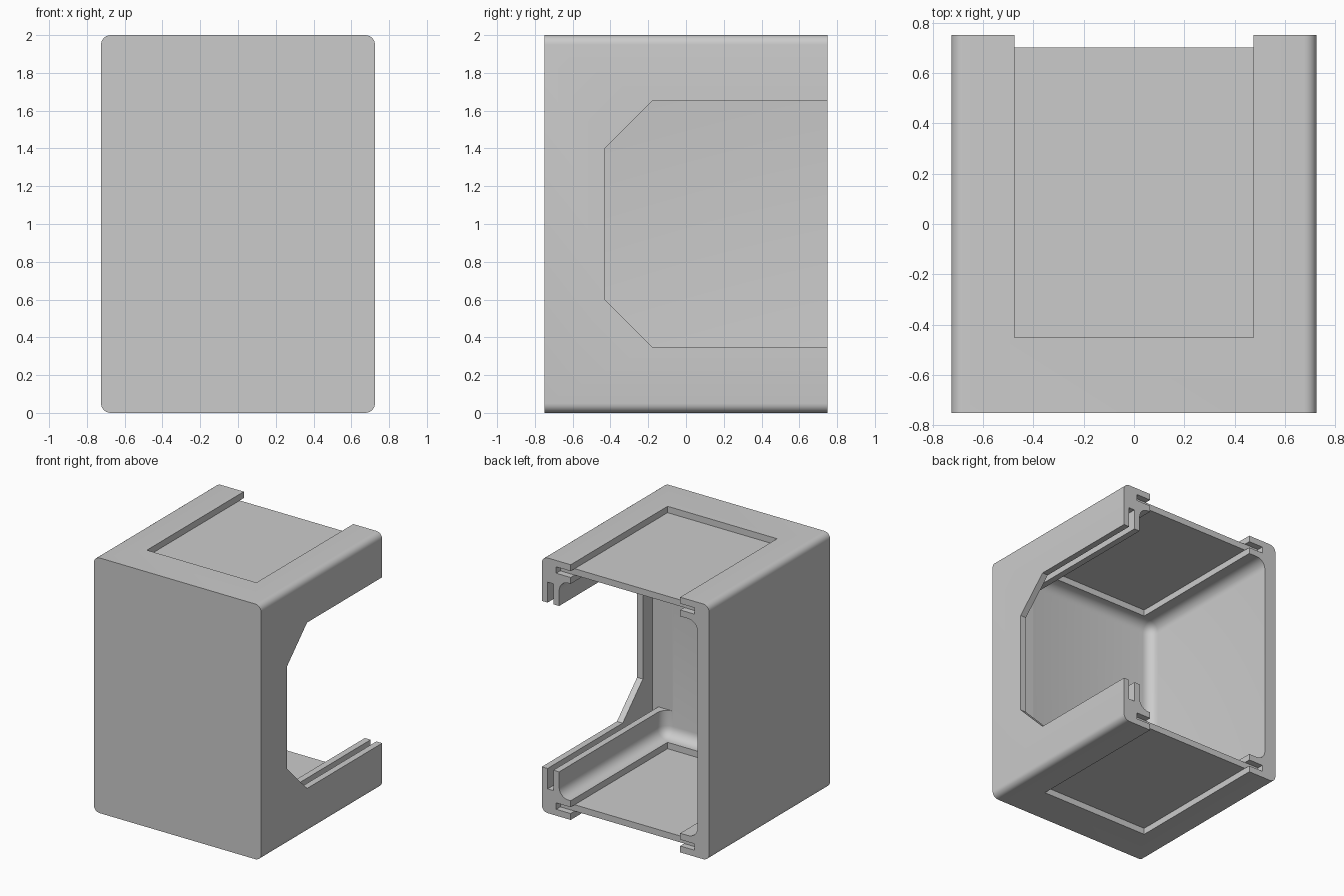
import bpy, bmesh, math
from mathutils import Vector

cube = bpy.data.objects.get("Cube")
if cube:
    bpy.data.objects.remove(cube, do_unlink=True)

grey = bpy.data.materials.new("light_grey_plastic")
grey.use_nodes = True
grey.diffuse_color = (0.6, 0.6, 0.6, 1)
grey.node_tree.nodes["Principled BSDF"].inputs["Base Color"].default_value = (0.6, 0.6, 0.6, 1)


def make_object(name, bm):
    bmesh.ops.recalc_face_normals(bm, faces=bm.faces)
    mesh = bpy.data.meshes.new(name)
    bm.to_mesh(mesh)
    bm.free()
    obj = bpy.data.objects.new(name, mesh)
    bpy.context.collection.objects.link(obj)
    mesh.materials.append(grey)
    return obj


def box(name, x, y, z, radius=0, edge_test=lambda d: True, segments=6):
    """Box from (min, max) ranges, with chosen edges rounded."""
    bm = bmesh.new()
    bmesh.ops.create_cube(bm, size=1)
    for v in bm.verts:
        v.co = Vector([r[0] if c < 0 else r[1] for c, r in zip(v.co, (x, y, z))])
    if radius:
        edges = [e for e in bm.edges if edge_test((e.verts[1].co - e.verts[0].co).normalized())]
        bmesh.ops.bevel(bm, geom=edges, offset=radius, segments=segments,
                        profile=0.5, affect='EDGES')
    return make_object(name, bm)


def prism_x(name, outline, x0, x1):
    """Extrude a (y, z) outline along x."""
    bm = bmesh.new()
    face = bm.faces.new([bm.verts.new((x0, y, z)) for y, z in outline])
    new = bmesh.ops.extrude_face_region(bm, geom=[face])["geom"]
    bmesh.ops.translate(bm, vec=(x1 - x0, 0, 0),
                        verts=[g for g in new if isinstance(g, bmesh.types.BMVert)])
    return make_object(name, bm)


def cut(target, cutter):
    mod = target.modifiers.new("cut", 'BOOLEAN')
    mod.operation = 'DIFFERENCE'
    mod.solver = 'EXACT'
    mod.object = cutter
    bpy.context.view_layer.objects.active = target
    bpy.ops.object.modifier_apply(modifier=mod.name)
    bpy.data.objects.remove(cutter, do_unlink=True)


BACK = 1.0  # cutters run out past the open back

# Housing shell, rounded along its depth
housing = box("housing", (-0.725, 0.725), (-0.75, 0.75), (0, 2), 0.05,
              lambda d: abs(d.y) > 0.9)

# Rounded inner cavity, open at the back
cut(housing, box("cavity", (-0.625, 0.575), (-0.55, BACK), (0.15, 1.85), 0.08))

# Side door: groove between the rails, inner clearance and outer opening
cut(housing, box("door_groove", (0.625, 0.675), (-0.55, BACK), (0.19, 1.81)))
cut(housing, box("door_clearance", (0.5, 0.675), (-0.55, BACK), (0.35, 1.65)))
opening = [(BACK, 0.35), (-0.18, 0.35), (-0.43, 0.6),
           (-0.43, 1.4), (-0.18, 1.65), (BACK, 1.65)]
cut(housing, prism_x("door_opening", opening, 0.65, 0.8))

# Top and bottom windows with the grooves that hold the sliding panels
for name, window_z, groove_z in (("bottom", (-0.1, 0.2), (0.05, 0.1)),
                                 ("top", (1.8, 2.1), (1.9, 1.95))):
    cut(housing, box("window", (-0.475, 0.475), (-0.45, BACK), window_z))
    cut(housing, box("groove", (-0.6, 0.6), (-0.5, BACK), groove_z))
    box(name + "_panel", (-0.598, 0.598), (-0.498, 0.7), groove_z)

# Smooth the fillets, keep the edges sharp
bpy.ops.object.select_all(action='DESELECT')
housing.select_set(True)
bpy.context.view_layer.objects.active = housing
bpy.ops.object.shade_smooth_by_angle(angle=math.radians(30))
